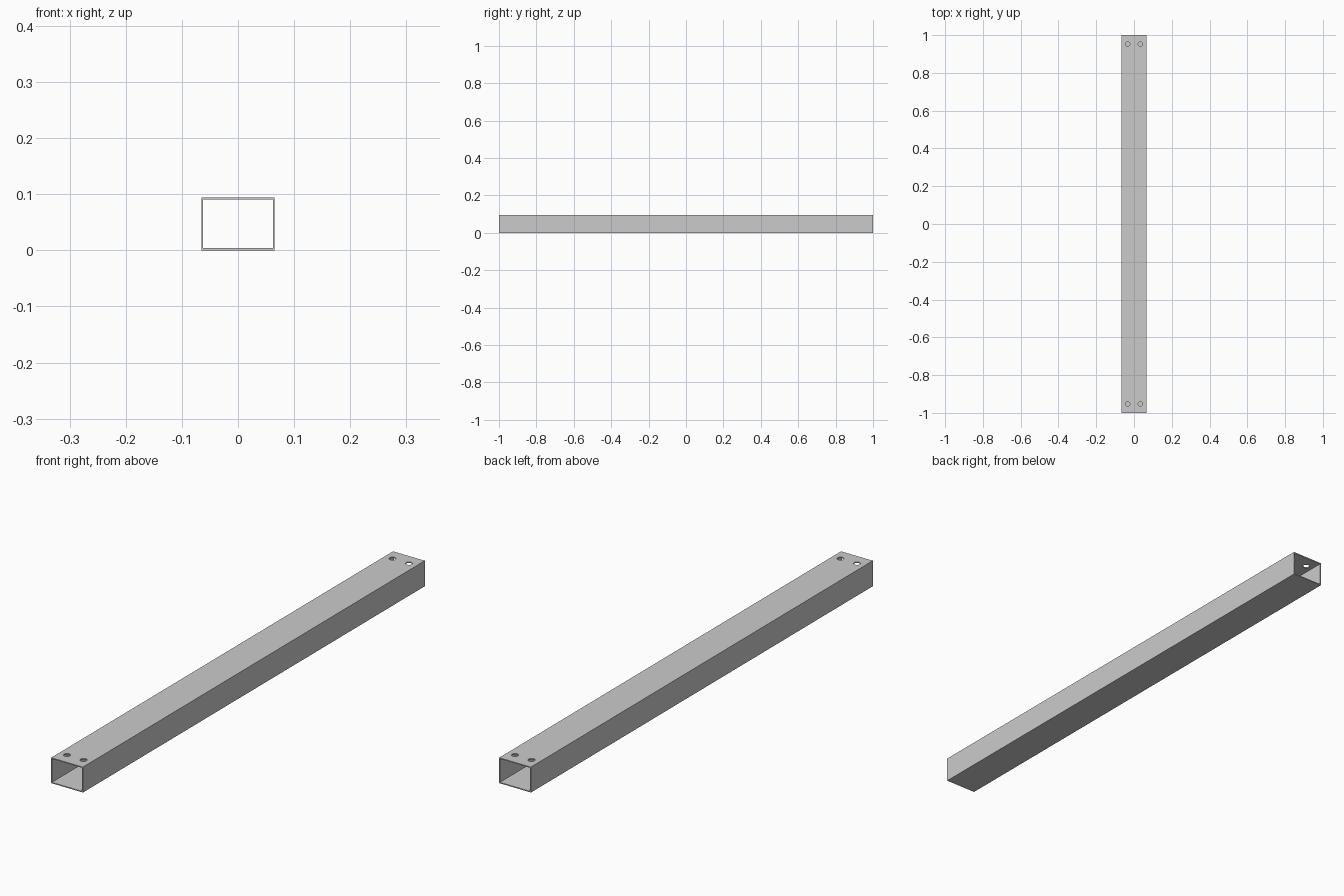
import bpy, bmesh

if "Cube" in bpy.data.objects:
    bpy.data.objects.remove(bpy.data.objects["Cube"])

W, H, L = 0.13, 0.0945, 2.0       # outer width, height, length
SIDE, PLATE = 0.003, 0.004        # wall thicknesses
HOLE_X, HOLE_Y, HOLE_R = 0.034, 0.952, 0.012


def new_object(name, bm):
    bmesh.ops.recalc_face_normals(bm, faces=bm.faces)
    mesh = bpy.data.meshes.new(name)
    bm.to_mesh(mesh)
    bm.free()
    obj = bpy.data.objects.new(name, mesh)
    bpy.context.collection.objects.link(obj)
    return obj


def ring(bm, inset_x, inset_z):
    x = W / 2 - inset_x
    z0, z1 = inset_z, H - inset_z
    return [bm.verts.new((px, -L / 2, pz))
            for px, pz in ((-x, z0), (x, z0), (x, z1), (-x, z1))]


# Hollow rectangular tube: extrude the end frame along y
bm = bmesh.new()
outer, inner = ring(bm, 0, 0), ring(bm, SIDE, PLATE)
frame = [bm.faces.new((outer[i], outer[(i + 1) % 4], inner[(i + 1) % 4], inner[i]))
         for i in range(4)]
result = bmesh.ops.extrude_face_region(bm, geom=frame, use_keep_orig=True)
moved = [v for v in result["geom"] if isinstance(v, bmesh.types.BMVert)]
bmesh.ops.translate(bm, verts=moved, vec=(0, L, 0))
tube = new_object("rectangular_tube", bm)

# Bolt hole cutters: two at each end, through the top wall only
bm = bmesh.new()
for sx in (-1, 1):
    for sy in (-1, 1):
        made = bmesh.ops.create_cone(bm, cap_ends=True, segments=24,
                                     radius1=HOLE_R, radius2=HOLE_R, depth=0.03)
        bmesh.ops.translate(bm, verts=made["verts"],
                            vec=(sx * HOLE_X, sy * HOLE_Y, H))
cutter = new_object("bolt_hole_cutter", bm)
cutter.hide_render = True
cutter.hide_viewport = True

cut = tube.modifiers.new("bolt_holes", "BOOLEAN")
cut.operation = "DIFFERENCE"
cut.solver = "EXACT"
cut.object = cutter
